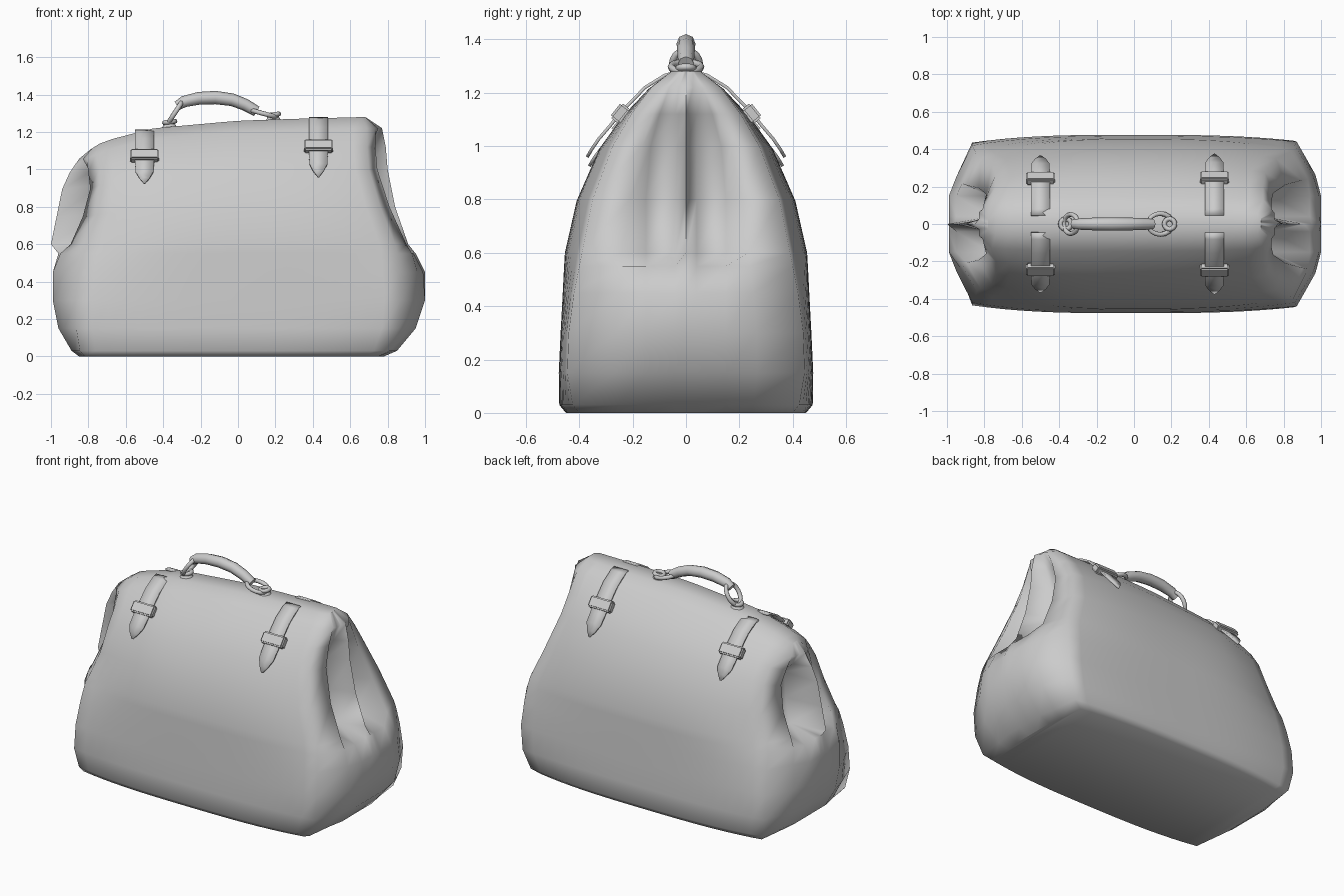
import bpy, bmesh, math
from mathutils import Vector, Matrix

if "Cube" in bpy.data.objects:
    bpy.data.objects.remove(bpy.data.objects["Cube"], do_unlink=True)

grey = bpy.data.materials.new("plain grey")
grey.use_nodes = True
grey.diffuse_color = (0.6, 0.6, 0.6, 1)
grey.node_tree.nodes["Principled BSDF"].inputs["Base Color"].default_value = (0.6, 0.6, 0.6, 1)


def finish(ob, angle=50):
    ob.data.materials.append(grey)
    bpy.ops.object.select_all(action="DESELECT")
    ob.select_set(True)
    bpy.context.view_layer.objects.active = ob
    if ob.type == "CURVE":
        bpy.ops.object.convert(target="MESH")
    bpy.ops.object.shade_smooth_by_angle(angle=math.radians(angle))
    return ob


def mesh_object(name, bm):
    bmesh.ops.recalc_face_normals(bm, faces=bm.faces)
    me = bpy.data.meshes.new(name)
    bm.to_mesh(me)
    bm.free()
    ob = bpy.data.objects.new(name, me)
    bpy.context.collection.objects.link(ob)
    return ob


def interp(xs, ys, v):
    v = min(max(v, xs[0]), xs[-1])
    for i in range(len(xs) - 1):
        if v <= xs[i + 1]:
            t = (v - xs[i]) / (xs[i + 1] - xs[i])
            return ys[i] + t * (ys[i + 1] - ys[i])


# Body levels: height and half depth at the middle
Z = [0, .03, .15, .3, .45, .55, .6, .8, 1, 1.12, 1.22, 1.28]
MID = [.45, .475, .477, .47, .462, .457, .454, .41, .325, .24, .145, .065]
# End gussets: corner half depth, then reach of corner, rim, pocket and centre ridge
RIGHT = [
    [.4, .425, .445, .44, .42, .4, .39, .35, .275, .205, .13, .055],
    [.75, .81, .855, .87, .86, .85, .84, .76, .7, .69, .69, .66],
    [.76, .83, .93, .97, .96, .93, .9, .81, .745, .735, .735, .68],
    [.78, .85, .95, 1, .99, .94, .73, .69, .67, .71, .75, .68],
    [.78, .85, .95, 1, 1, .95, .91, .84, .8, .79, .77, .68]]
LEFT = [
    [.4, .415, .435, .42, .39, .36, .345, .32, .265, .2, .13, .055],
    [.82, .845, .865, .865, .85, .84, .82, .76, .74, .74, .76, .74],
    [.84, .87, .93, .95, .93, .92, .895, .83, .79, .8, .81, .77],
    [.85, .89, .96, .99, .99, .95, .77, .74, .73, .79, .83, .78],
    [.85, .89, .96, .99, .99, .96, 1, .97, .94, .9, .85, .79]]


def lift(x, z):
    # The top slopes down towards one end
    top = interp([-.8, -.72, -.45, 0, .3, .68], [1.1, 1.15, 1.22, 1.26, 1.27, 1.28], x)
    return z if z < .6 else .6 + (z - .6) * (top - .6) / .68


def depth(x, z):
    a, b = -interp(Z, LEFT[1], z), interp(Z, RIGHT[1], z)
    u = 2 * (x - a) / (b - a) - 1
    e = interp(Z, LEFT[0] if u < 0 else RIGHT[0], z)
    return e + (interp(Z, MID, z) - e) * (1 - abs(u) ** 3)


def end_points(table, k):
    # From the corner inwards: corner, rim, two sides of the pocket floor, ridge
    e, corner, rim, pocket, ridge = (column[k] for column in table)
    return [(corner, e), (rim, .6 * e), (pocket, min(.15, .48 * e)),
            (pocket, min(.04, .2 * e)), (ridge, 0)]


def half_ring(k):
    pts = [(-x, y) for x, y in reversed(end_points(LEFT, k))]
    a, b = -LEFT[1][k], RIGHT[1][k]
    for i in range(1, 20):
        x = a + (b - a) * i / 20
        pts.append((x, depth(x, Z[k])))
    pts += end_points(RIGHT, k)
    return [Vector((x, -y, lift(x, Z[k]))) for x, y in pts]


bm = bmesh.new()
rings = []
for k in range(len(Z)):
    half = half_ring(k)
    full = half + [Vector((p.x, -p.y, p.z)) for p in reversed(half[1:-1])]
    rings.append([bm.verts.new(p) for p in full])
n = len(rings[0])
for lo, hi in zip(rings, rings[1:]):
    for i in range(n):
        j = (i + 1) % n
        bm.faces.new((lo[i], lo[j], hi[j], hi[i]))
for ring in (rings[0], rings[-1]):
    for i in range(n // 2):
        quad = [ring[i], ring[i + 1], ring[n - i - 1], ring[-i % n]]
        bm.faces.new(list(dict.fromkeys(quad)))
finish(mesh_object("bag_body", bm), 110)


# Straps with pointed tips, and the keeper each one passes through
def on_body(x, z, side, off):
    return Vector((x, side * (depth(x, z) + off), lift(x, z) + off * .5))


def strap(name, x, side):
    bm = bmesh.new()
    path = [(Vector((x, side * .045, lift(x, 1.281))), .05)]
    for z, off, w in ((1.27, .004, .05), (1.22, .012, .05), (1.12, .016, .05), (1.07, .02, .05),
                      (1.02, .026, .048), (.98, .03, .028), (.945, .034, .003)):
        path.append((on_body(x, z, side, off), w))
    rows = [[bm.verts.new(p + Vector((s * w, 0, 0))) for s in (-1, 1)] for p, w in path]
    for r, q in zip(rows, rows[1:]):
        bm.faces.new((r[0], r[1], q[1], q[0]))
    ob = mesh_object(name, bm)
    mod = ob.modifiers.new("thickness", "SOLIDIFY")
    mod.thickness, mod.offset = .012, 0
    finish(ob, 40)

    d = on_body(x, 1.16, side, 0) - on_body(x, 1.08, side, 0)
    bm = bmesh.new()
    bmesh.ops.create_cube(bm, size=1)
    bmesh.ops.scale(bm, vec=(.155, .045, .07), verts=bm.verts)
    bmesh.ops.bevel(bm, geom=bm.edges[:], offset=.008, segments=2, affect="EDGES")
    bm.transform(Matrix.Translation(on_body(x, 1.12, side, .016))
                 @ Matrix.Rotation(math.atan2(-d.y, d.z), 4, "X"))
    finish(mesh_object(name + "_keeper", bm), 40)


for x, end in ((-.5, "right"), (.43, "left")):
    for side, face in ((-1, "front"), (1, "back")):
        strap(f"{face}_{end}_strap", x, side)


# Handle, links and studs
def tube(name, pts, radius, radii=None, cyclic=False):
    cu = bpy.data.curves.new(name, "CURVE")
    cu.dimensions = "3D"
    cu.bevel_depth, cu.bevel_resolution, cu.use_fill_caps = radius, 2, True
    sp = cu.splines.new("POLY")
    sp.points.add(len(pts) - 1)
    for i, p in enumerate(pts):
        sp.points[i].co = (*p, 1)
        sp.points[i].radius = radii[i] if radii else 1
    sp.use_cyclic_u = cyclic
    ob = bpy.data.objects.new(name, cu)
    bpy.context.collection.objects.link(ob)
    return finish(ob, 50)


def link(name, a, b, width):
    a, b = Vector(a), Vector(b)
    loop = []
    for i in range(16):
        t = math.tau * i / 16
        loop.append((a + b) / 2 + (b - a) / 2 * math.cos(t) + Vector((0, width * math.sin(t), 0)))
    tube(name, loop, .013, cyclic=True)


tube("handle", [(-.325, 0, 1.34), (-.29, 0, 1.362), (-.21, 0, 1.38), (-.12, 0, 1.384),
                (-.03, 0, 1.372), (.04, 0, 1.345), (.1, 0, 1.31)],
     .034, [.75, .9, 1, 1.05, 1, .95, .85])
link("right_handle_link", (-.3, 0, 1.36), (-.375, 0, 1.245), .052)
link("left_handle_link", (.075, 0, 1.315), (.205, 0, 1.28), .056)
for name, x in (("right", -.365), ("left", .19)):
    z = lift(x, 1.28)
    bm = bmesh.new()
    bmesh.ops.create_cone(bm, cap_ends=True, segments=12, radius1=.042, radius2=.022, depth=.03,
                          matrix=Matrix.Translation((x, 0, z + .01)))
    finish(mesh_object(name + "_handle_stud", bm), 40)
    link(name + "_stud_loop", (x - .028, 0, z + .022), (x + .028, 0, z + .03), .028)
